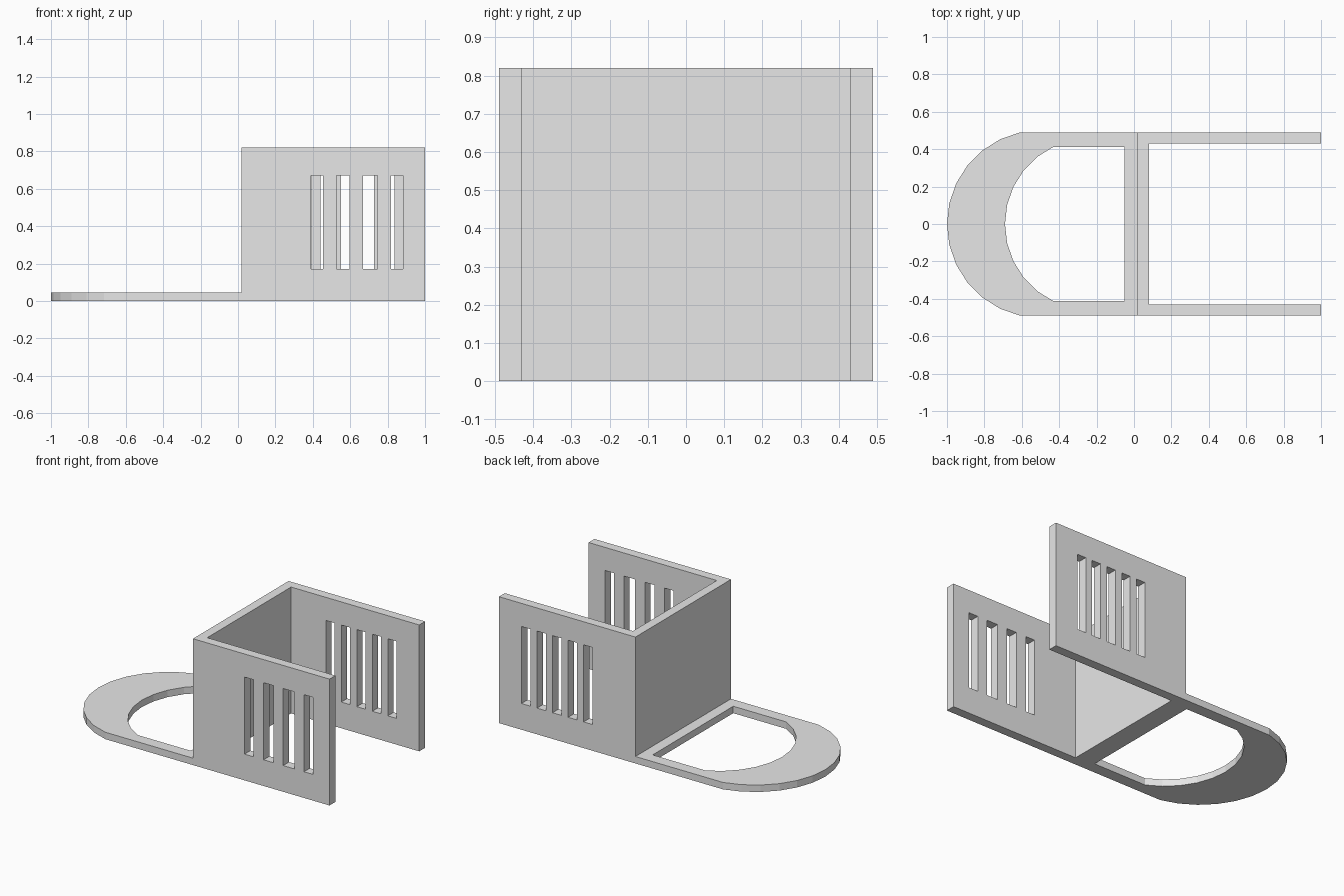
import bpy
import bmesh
from math import sin, cos, pi

cube = bpy.data.objects.get("Cube")
if cube:
    bpy.data.objects.remove(cube, do_unlink=True)

grey = bpy.data.materials.new("light grey")
grey.use_nodes = True
grey.diffuse_color = (0.8, 0.8, 0.8, 1)
grey.node_tree.nodes["Principled BSDF"].inputs["Base Color"].default_value = (0.8, 0.8, 0.8, 1)

HALF_WIDTH = 0.49      # half depth of the whole bracket
WALL = 0.06            # wall thickness
HEIGHT = 0.82
BACK_X = 0.02          # outer face of the cross wall
END_X = 1.0            # open end of the side walls
STEP = 2 * pi / 28     # facet angle of the round ends


def finish(name, bm):
    mesh = bpy.data.meshes.new(name)
    bm.to_mesh(mesh)
    bm.free()
    mesh.materials.append(grey)
    obj = bpy.data.objects.new(name, mesh)
    bpy.context.collection.objects.link(obj)
    return obj


def prism(name, outline, z0, z1):
    """Extrude a flat outline upwards."""
    bm = bmesh.new()
    face = bm.faces.new([bm.verts.new((x, y, z0)) for x, y in outline])
    up = bmesh.ops.extrude_face_region(bm, geom=[face])["geom"]
    verts = [v for v in up if isinstance(v, bmesh.types.BMVert)]
    bmesh.ops.translate(bm, verts=verts, vec=(0, 0, z1 - z0))
    bmesh.ops.recalc_face_normals(bm, faces=bm.faces)
    return finish(name, bm)


def rectangle(x0, x1, y0, y1):
    return [(x0, y0), (x1, y0), (x1, y1), (x0, y1)]


def round_end(tip, radius, half_y, steps, straight_x):
    """Outline with a faceted arc at -x and a straight edge at +x."""
    arc = [(tip + radius - radius * cos(i * STEP), radius * sin(i * STEP))
           for i in range(-steps, steps + 1)]
    arc[0] = (arc[0][0], -half_y)
    arc[-1] = (arc[-1][0], half_y)
    return arc + [(straight_x, half_y), (straight_x, -half_y)]


def cut(target, cutter):
    mod = target.modifiers.new("cut", 'BOOLEAN')
    mod.operation = 'DIFFERENCE'
    mod.solver = 'EXACT'
    mod.object = cutter
    bpy.context.view_layer.objects.active = target
    bpy.ops.object.modifier_apply(modifier=mod.name)
    bpy.data.objects.remove(cutter, do_unlink=True)


# Flat base ring with a rounded opening
base = prism("base_ring", round_end(-1.0, 0.503, HALF_WIDTH, 6, BACK_X), 0, 0.045)
opening = prism("opening_cutter", round_end(-0.69, 0.46, 0.413, 5, -0.05), -0.1, 0.2)
cut(base, opening)

# Upright holder: three walls, open at +x
inner = HALF_WIDTH - WALL
holder = prism("holder_walls", [
    (BACK_X, -HALF_WIDTH), (END_X, -HALF_WIDTH), (END_X, -inner),
    (BACK_X + WALL, -inner), (BACK_X + WALL, inner), (END_X, inner),
    (END_X, HALF_WIDTH), (BACK_X, HALF_WIDTH)], 0, HEIGHT)

# Vertical slots: four in the front wall, five in the rear wall
front_slots = [(0.39, 0.455), (0.527, 0.597), (0.667, 0.747), (0.817, 0.882)]
rear_slots = [(0.329 + 0.1115 * i, 0.392 + 0.1115 * i) for i in range(5)]
for side, slots in ((-1, front_slots), (1, rear_slots)):
    near, far = sorted((side * (inner - 0.05), side * (HALF_WIDTH + 0.05)))
    for x0, x1 in slots:
        cut(holder, prism("slot_cutter", rectangle(x0, x1, near, far), 0.17, 0.67))
